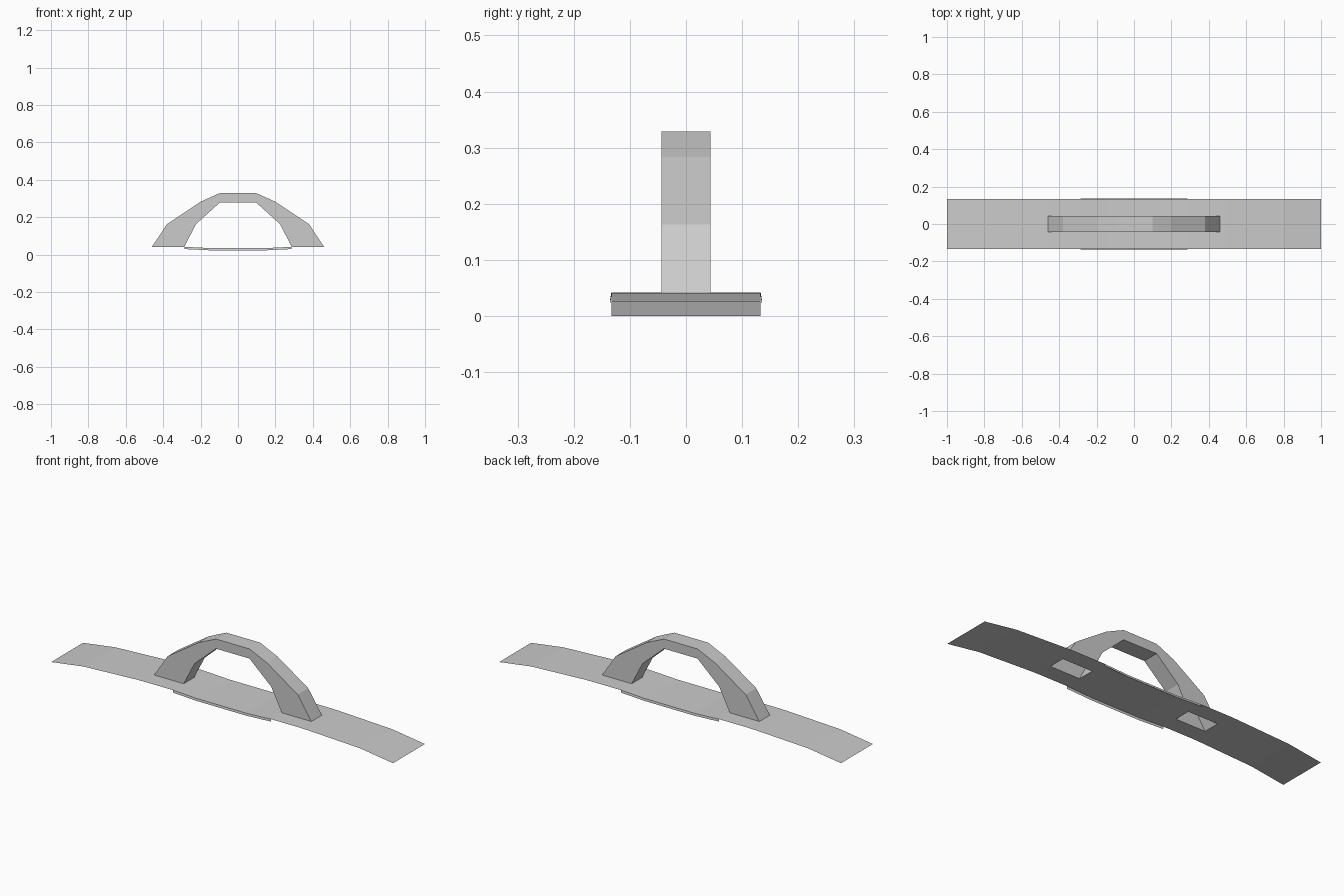
import bpy

if "Cube" in bpy.data.objects:
    bpy.data.objects.remove(bpy.data.objects["Cube"])


def make_object(name, verts, faces):
    mesh = bpy.data.meshes.new(name)
    mesh.from_pydata(verts, [], faces)
    mesh.update()
    obj = bpy.data.objects.new(name, mesh)
    bpy.context.collection.objects.link(obj)
    return obj


def mirrored(half):
    # half runs from the right end towards the middle
    return [(-x, z) for x, z in half] + [(x, z) for x, z in reversed(half)]


# Thin bowed blade, with a hole under each hollow handle foot
Z_FOOT = 0.042
bow = mirrored([(1, 0), (0.81, 0.027), (0.5, 0.041), (0.46, Z_FOOT),
                (0.287, Z_FOOT), (0.145, 0.035)])
ys = [-0.133, -0.044, 0.044, 0.133]
verts = [(x, y, z) for x, z in bow for y in ys]
faces = []
for i in range(len(bow) - 1):
    mid_x = abs(bow[i][0] + bow[i + 1][0]) / 2
    for j in range(3):
        if j == 1 and 0.287 < mid_x < 0.46:
            continue
        a = i * 4 + j
        faces.append((a, a + 4, a + 5, a + 1))
make_object("blade", verts, faces)

# Low lips along both long edges in the middle of the blade
lip = mirrored([(0.287, Z_FOOT), (0.145, 0.035)])
for side, label in ((-1, "front"), (1, "back")):
    verts = [(x, side * 0.133, z) for x, z in lip]
    verts += [(x, side * 0.135, z - 0.012) for x, z in lip]
    faces = []
    for i in range(3):
        f = (i, i + 4, i + 5, i + 1)
        faces.append(f if side < 0 else f[::-1])
    make_object(label + "_lip", verts, faces)

# Faceted arch handle, open at the feet
outer = mirrored([(0.46, Z_FOOT), (0.38, 0.163), (0.2, 0.283), (0.098, 0.329)])
inner = mirrored([(0.287, Z_FOOT), (0.225, 0.163), (0.098, 0.278)])
loop = outer + inner[::-1]
n = len(loop)
verts = [(x, y, z) for y in (-0.044, 0.044) for x, z in loop]
faces = [tuple(reversed(range(n))), tuple(range(n, 2 * n))]
for i in range(n):
    k = (i + 1) % n
    if loop[i][1] == Z_FOOT and loop[k][1] == Z_FOOT:
        continue
    faces.append((i, k, k + n, i + n))
make_object("handle", verts, faces)
